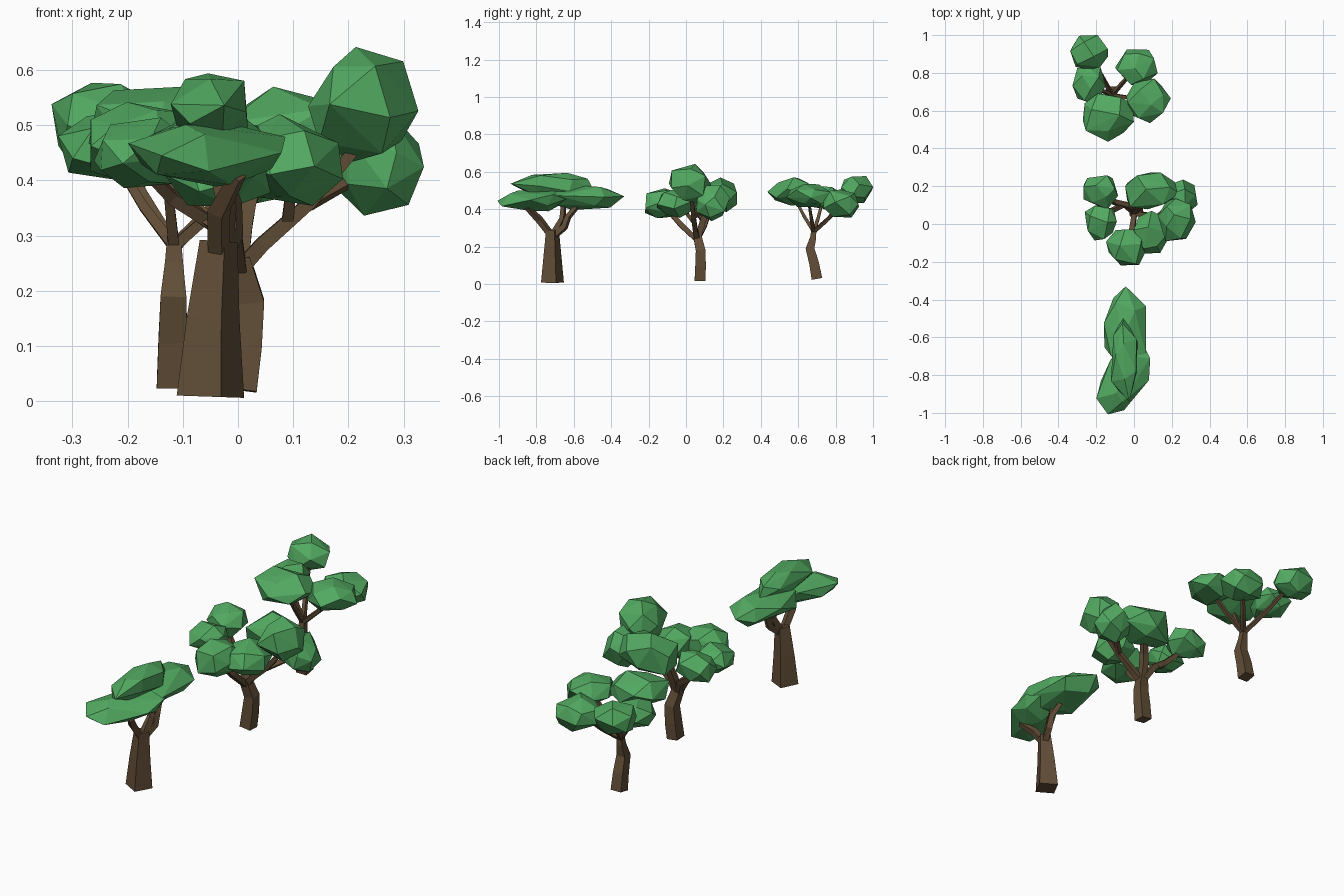
import bpy, bmesh, math, random
from mathutils import Vector, Matrix, Euler

if "Cube" in bpy.data.objects:
    bpy.data.objects.remove(bpy.data.objects["Cube"])

random.seed(11)

def material(name, rgb):
    m = bpy.data.materials.new(name)
    m.diffuse_color = (*rgb, 1)
    m.use_nodes = True
    m.node_tree.nodes["Principled BSDF"].inputs["Base Color"].default_value = m.diffuse_color
    return m

GREEN = material("leaf_green", (0.085, 0.40, 0.12))
BROWN = material("bark_brown", (0.12, 0.075, 0.038))

def finish(bm, name, mat):
    bmesh.ops.recalc_face_normals(bm, faces=bm.faces)
    me = bpy.data.meshes.new(name)
    bm.to_mesh(me)
    bm.free()
    me.materials.append(mat)
    ob = bpy.data.objects.new(name, me)
    bpy.context.collection.objects.link(ob)

def foliage(name, center, half, turn=0):
    """Faceted leaf clump: hull of evenly spread points, fitted to its half sizes."""
    n = 16
    rot = Euler([random.uniform(0, 6.28) for _ in range(3)]).to_matrix()
    pts = []
    for i in range(n):
        z = 1 - (2 * i + 1) / n
        a = i * 2.39996
        r = math.sqrt(1 - z * z)
        jitter = Vector([random.uniform(-.12, .12) for _ in range(3)])
        pts.append(rot @ (Vector((r * math.cos(a), r * math.sin(a), z)) + jitter))
    lo = [min(p[k] for p in pts) for k in range(3)]
    hi = [max(p[k] for p in pts) for k in range(3)]
    spin = Matrix.Rotation(math.radians(turn), 3, 'Z')
    bm = bmesh.new()
    for p in pts:
        q = Vector([(2 * (p[k] - lo[k]) / (hi[k] - lo[k]) - 1) * half[k] for k in range(3)])
        bm.verts.new(spin @ q + Vector(center))
    res = bmesh.ops.convex_hull(bm, input=bm.verts[:])
    inner = [v for v in res["geom_interior"] if isinstance(v, bmesh.types.BMVert)]
    bmesh.ops.delete(bm, geom=inner, context='VERTS')
    finish(bm, name, GREEN)

def limb(bm, path, twist=0.0):
    """Four-sided tapering limb; path points are (x, y, z, corner radius)."""
    pts = [Vector(p[:3]) for p in path]
    rings = []
    for i, p in enumerate(pts):
        d = (pts[min(i + 1, len(pts) - 1)] - pts[max(i - 1, 0)]).normalized()
        q = Vector((0, 0, 1)).rotation_difference(d)
        ring = []
        for k in range(4):
            a = twist + k * math.pi / 2
            ring.append(bm.verts.new(p + q @ Vector((math.cos(a), math.sin(a), 0)) * path[i][3]))
        rings.append(ring)
    for a, b in zip(rings, rings[1:]):
        for k in range(4):
            bm.faces.new((a[k], a[(k + 1) % 4], b[(k + 1) % 4], b[k]))
    bm.faces.new(rings[0][::-1])
    bm.faces.new(rings[-1])

def tree(name, trunk, branches, clumps, twist):
    bm = bmesh.new()
    limb(bm, trunk, twist)
    for b in branches:
        limb(bm, b, twist)
    finish(bm, name + "_trunk", BROWN)
    for i, c in enumerate(clumps):
        foliage(f"{name}_foliage_{i + 1}", *c)

# Front tree: thick trunk, flat spreading crown
tree("front_tree",
     [(-.05, -.714, .008, .064), (-.045, -.714, .15, .05), (-.035, -.714, .29, .036)],
     [[(-.035, -.712, .25, .02), (-.035, -.785, .345, .022), (0, -.85, .41, .016)],
      [(-.033, -.714, .25, .02), (-.01, -.65, .305, .021), (-.01, -.63, .36, .018), (-.03, -.57, .43, .015)],
      [(-.035, -.714, .25, .024), (-.02, -.66, .35, .018), (-.05, -.65, .47, .014)]],
     [((-.048, -.545, .462), (.112, .215, .066)),
      ((-.052, -.717, .532), (.07, .222, .062)),
      ((-.052, -.82, .445), (.115, .205, .056), -32)],
     .3)

# Middle tree: crooked trunk, rounded crown
tree("middle_tree",
     [(.005, .075, .02, .041), (.015, .078, .10, .04), (.022, .078, .18, .036),
      (.0, .06, .26, .03)],
     [[(.004, .062, .24, .02), (.045, .05, .285, .019), (.13, .04, .36, .017), (.215, .03, .46, .014)],
      [(.004, .062, .24, .02), (-.04, .1, .32, .02), (-.1, .115, .36, .018), (-.18, .16, .44, .013)],
      [(-.05, .105, .325, .016), (-.12, .07, .37, .016), (-.17, .02, .42, .012)],
      [(.004, .064, .23, .018), (-.01, -.03, .32, .02), (-.04, -.12, .42, .014)],
      [(.004, .062, .24, .02), (.01, .085, .32, .023), (.02, .1, .37, .022), (.08, .17, .47, .014)],
      [(.09, .045, .325, .015), (.1, -.03, .42, .012)],
      [(.13, .04, .36, .016), (.24, .14, .42, .012)]],
     [((-.176, .168, .47), (.092, .09, .072)),
      ((-.176, .005, .45), (.085, .092, .064)),
      ((-.043, -.123, .432), (.105, .096, .08)),
      ((.09, -.043, .437), (.1, .113, .083)),
      ((.227, .022, .538), (.1, .113, .104)),
      ((.098, .175, .478), (.145, .097, .092)),
      ((.243, .145, .432), (.094, .09, .096))],
     math.pi / 4)

# Back tree: slim bent trunk, five separate clumps
C = [((-.238, .908, .505), (.1, .092, .072)),
     ((-.238, .735, .462), (.088, .095, .06)),
     ((.012, .83, .43), (.113, .095, .075)),
     ((.077, .652, .472), (.118, .118, .062)),
     ((-.136, .563, .495), (.135, .128, .076))]
fork = (-.116, .683, .28, .014)
C_branches = []
for c, h in C:
    mid = Vector(fork[:3]).lerp(Vector(c), .45) + Vector((0, 0, -.01))
    C_branches.append([fork, (*mid, .012), (*c, .009)])
tree("back_tree",
     [(-.119, .7, .028, .04), (-.118, .685, .11, .037), (-.117, .663, .19, .033),
      (-.116, .68, .25, .023), (-.116, .685, .3, .017)],
     C_branches, C, math.pi / 4)
